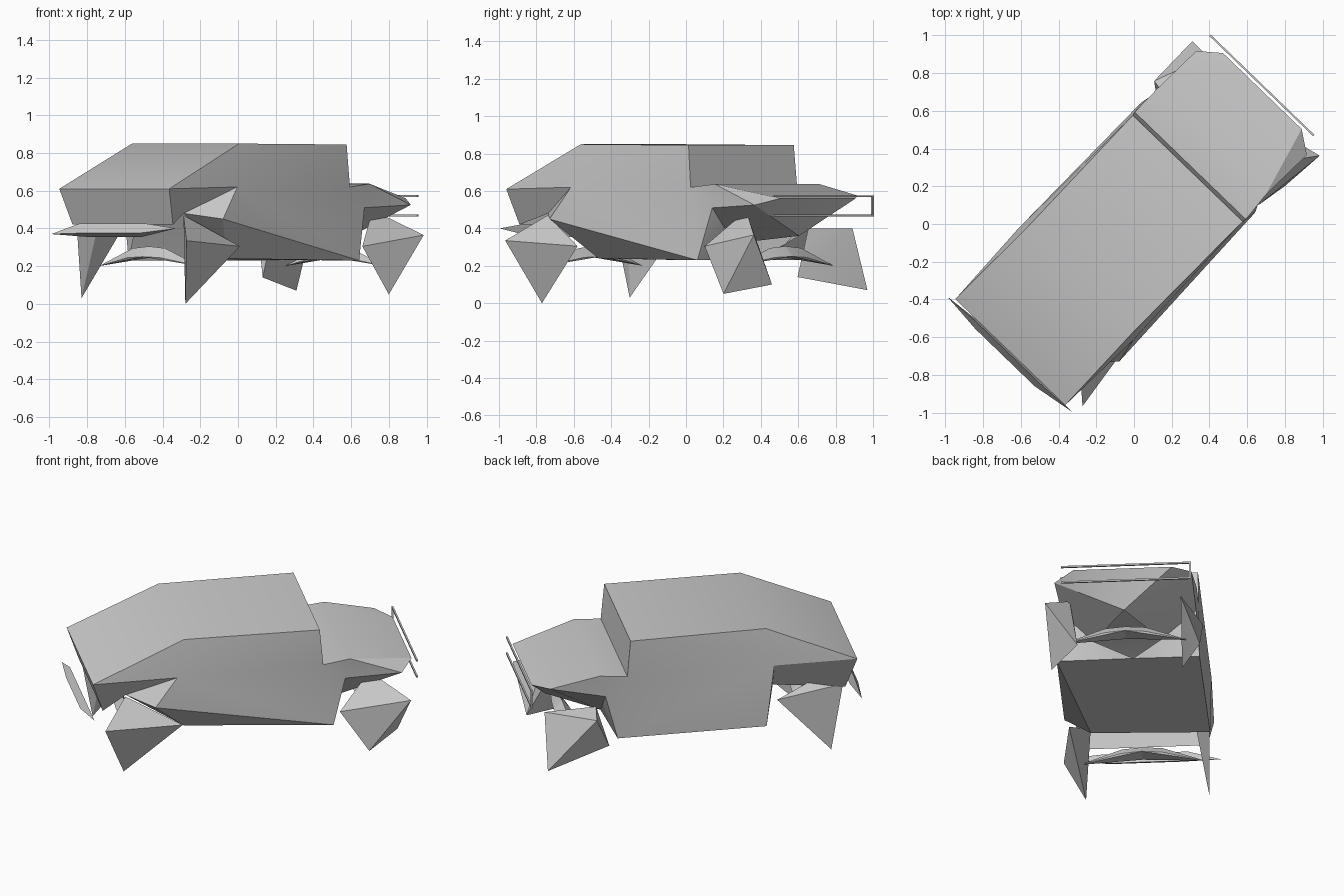
import bpy, bmesh, math
from mathutils import Vector

if "Cube" in bpy.data.objects:
    bpy.data.objects.remove(bpy.data.objects["Cube"], do_unlink=True)

HEADING = math.radians(46)   # the vehicle is parked diagonally

paint = bpy.data.materials.new("plain grey")
paint.use_nodes = True
GREY = (0.6, 0.6, 0.6, 1)
paint.diffuse_color = GREY
paint.node_tree.nodes["Principled BSDF"].inputs["Base Color"].default_value = GREY


def finish(name, bm):
    """Turn a bmesh in (forward, left, up) coordinates into an object."""
    bmesh.ops.recalc_face_normals(bm, faces=bm.faces[:])
    me = bpy.data.meshes.new(name)
    bm.to_mesh(me)
    bm.free()
    me.materials.append(paint)
    ob = bpy.data.objects.new(name, me)
    bpy.context.collection.objects.link(ob)
    ob.rotation_euler.z = HEADING
    bpy.ops.object.select_all(action='DESELECT')
    ob.select_set(True)
    bpy.context.view_layer.objects.active = ob
    bpy.ops.object.shade_smooth_by_angle(angle=math.radians(25))


def hull(name, points):
    bm = bmesh.new()
    for p in points:
        bm.verts.new(p)
    res = bmesh.ops.convex_hull(bm, input=bm.verts[:])
    loose = {g for g in res["geom_interior"] if isinstance(g, bmesh.types.BMVert)}
    bmesh.ops.delete(bm, geom=list(loose), context='VERTS')
    finish(name, bm)


def both(points):
    return [(u, s * v, z) for u, v, z in points for s in (1, -1)]


def bar(name, a, b, r=0.005):
    """Thin square bar between two points."""
    hull(name, [Vector(p) + Vector((i, j, k)) for p in (a, b)
                for i in (-r, r) for j in (-r, r) for k in (-r, r)])


# Body shell: key points as (forward, half width, height)
PTS = {
    "roof_front": (0.41, 0.405, 0.845), "roof_rear": (-0.40, 0.395, 0.85),
    "belt_rear": (-0.945, 0.405, 0.61), "arch_top": (-0.445, 0.425, 0.62),
    "rear_low": (-0.88, 0.37, 0.42), "arch_in": (-0.73, 0.305, 0.48),
    "sill_front": (0.49, 0.42, 0.23), "fender_back": (0.567, 0.385, 0.51),
    "cowl": (0.43, 0.41, 0.62), "hood_mid": (0.595, 0.395, 0.637),
    "hood_side": (0.90, 0.405, 0.525), "nose": (0.98, 0.29, 0.56),
    "well_in": (0.55, 0.20, 0.32),
}
# The left side differs a little
LEFT = {"hood_side": (0.89, 0.40, 0.575), "arch_in": (-0.46, 0.30, 0.44),
        "hood_mid": (0.595, 0.41, 0.637), "fender_back": (0.56, 0.405, 0.50)}
bm = bmesh.new()
V = {}
for key, (u, v, z) in PTS.items():
    V[key, 1] = bm.verts.new(LEFT.get(key, (u, v, z)))
    V[key, -1] = bm.verts.new((u, -v, z))
chin = bm.verts.new((0.84, 0, 0.36))
floor_mid = bm.verts.new((0.49, 0.03, 0.232))
# The right sill is tucked in, the left sill is full
sill_l = bm.verts.new((-0.40, 0.42, 0.23))
sill_r = bm.verts.new((-0.58, -0.45, 0.45))
floor_r = bm.verts.new((-0.38, -0.28, 0.24))


def face(*vs):
    bm.faces.new(vs)


def span(a, b):
    face(V[a, 1], V[b, 1], V[b, -1], V[a, -1])


# Cross panels: roof, tailgate, windscreen, hood
for a, b in (("roof_front", "roof_rear"), ("roof_rear", "belt_rear"),
             ("belt_rear", "rear_low"), ("roof_front", "cowl"),
             ("cowl", "hood_mid"), ("hood_mid", "nose")):
    span(a, b)
face(V["nose", 1], V["nose", -1], chin)

# Side panels, wheel arches and fenders
for s, sill in ((1, sill_l), (-1, sill_r)):
    def p(k):
        return V[k, s]
    face(p("roof_front"), p("roof_rear"), p("belt_rear"), p("arch_top"))
    face(p("roof_front"), p("arch_top"), sill, p("sill_front"),
         p("fender_back"), p("cowl"))
    face(p("cowl"), p("hood_mid"), p("fender_back"))
    face(p("hood_mid"), p("hood_side"), p("fender_back"))
    face(p("hood_mid"), p("nose"), p("hood_side"))
    face(p("nose"), p("hood_side"), chin)
    # Front wheel well and its back wall
    face(p("hood_side"), p("fender_back"), p("well_in"), chin)
    face(p("fender_back"), p("sill_front"), p("well_in"))
    face(p("sill_front"), floor_mid, p("well_in"))
    # Rear wheel arch
    face(p("belt_rear"), p("arch_top"), p("arch_in"), p("rear_low"))
    face(p("arch_top"), sill, p("arch_in"))

# Floor
face(V["sill_front", 1], floor_mid, V["sill_front", -1], floor_r, sill_l)
face(V["sill_front", -1], sill_r, floor_r)
face(sill_r, floor_r, V["arch_in", -1])
finish("body_shell", bm)

# Wheels: rough faceted wedges, each one different
hull("front_right_wheel", [(0.945, -0.457, 0.365), (0.70, -0.436, 0.05),
                           (0.53, -0.405, 0.305), (0.772, -0.324, 0.47),
                           (0.90, -0.27, 0.10), (0.68, -0.316, 0.45)])
hull("front_left_wheel", [(0.913, 0.451, 0.07), (0.52, 0.32, 0.14),
                          (0.62, 0.45, 0.37), (0.911, 0.338, 0.40),
                          (0.60, 0.32, 0.40)])
hull("rear_right_wheel", [(-0.885, -0.475, 0.335), (-0.748, -0.334, 0.0),
                          (-0.41, -0.41, 0.305), (-0.733, -0.306, 0.47)])
hull("rear_left_wheel", [(-0.793, 0.388, 0.03), (-0.465, 0.41, 0.39),
                         (-0.87, 0.35, 0.43), (-0.73, 0.31, 0.47)])

# Axles: two drooping halves each, tapering to a point
for name, u in (("front_axle", 0.74), ("rear_axle", -0.68)):
    for side, s in (("left", 1), ("right", -1)):
        hull(f"{name}_{side}", [(u, s * 0.37, 0.20),
                                (u, s * 0.12, 0.295), (u, 0, 0.305),
                                (u - 0.05, 0, 0.25), (u + 0.05, 0, 0.25),
                                (u - 0.04, s * 0.12, 0.245),
                                (u + 0.04, s * 0.12, 0.245)])

# Rear bumper: thin blade with pointed ends
hull("rear_bumper", [(-0.965, 0.445, 0.37), (-0.945, -0.455, 0.40)]
     + both([(-0.955, 0.25, 0.425), (-0.985, 0.22, 0.375), (-0.94, 0.20, 0.355)]))

# Front guard: two thin rails joined at the left end
bar("guard_upper_rail", (1.0, -0.355, 0.572), (1.0, 0.40, 0.572))
bar("guard_lower_rail", (1.0, -0.355, 0.468), (1.0, 0.40, 0.468))
bar("guard_left_post", (1.0, 0.40, 0.468), (1.0, 0.40, 0.572))
